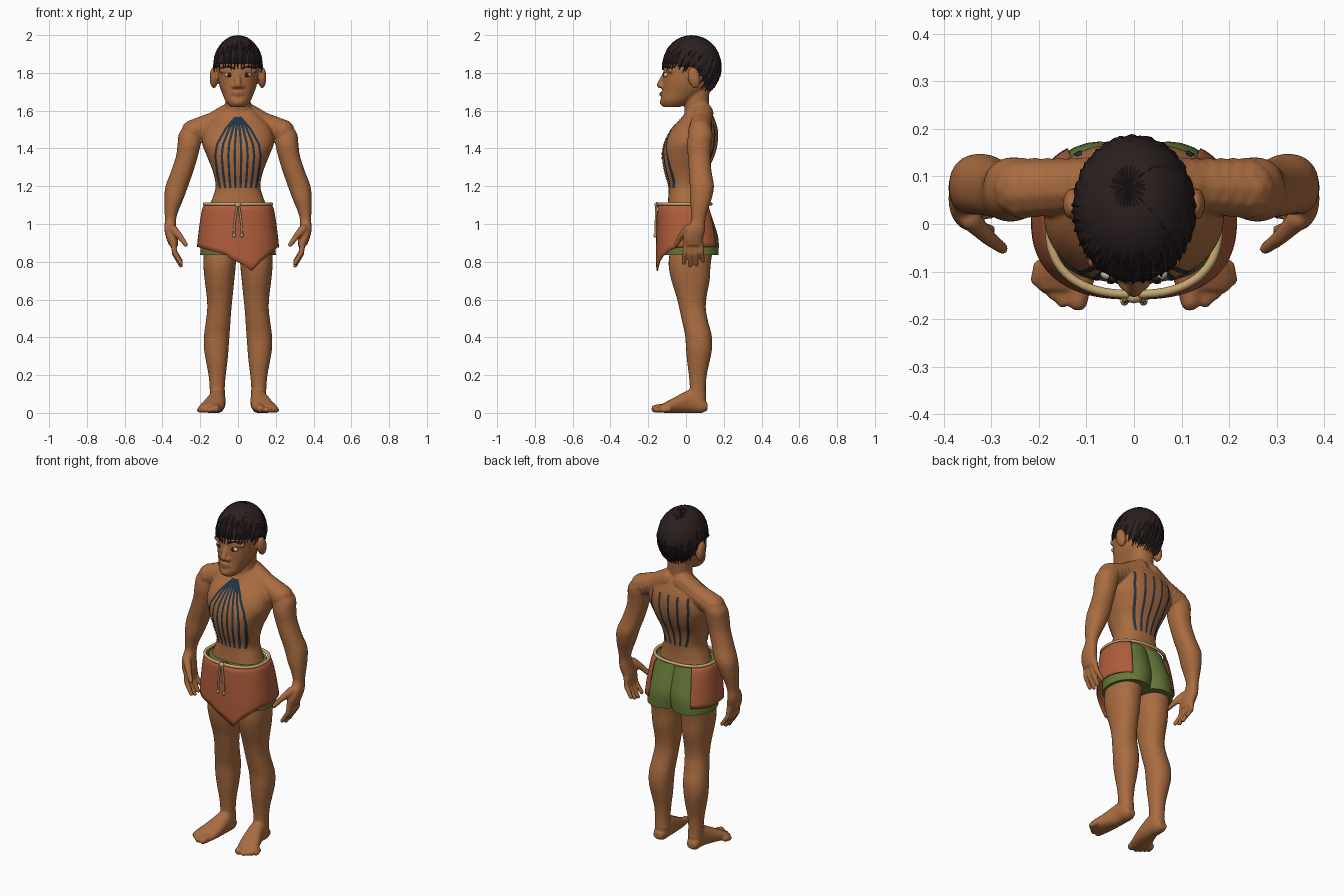
import bpy, bmesh, math, random
from mathutils import Vector, Matrix
from mathutils.bvhtree import BVHTree

random.seed(4)
if "Cube" in bpy.data.objects:
    bpy.data.objects.remove(bpy.data.objects["Cube"])


def material(name, r, g, b):
    m = bpy.data.materials.new(name)
    m.use_nodes = True
    m.diffuse_color = (r, g, b, 1)
    bsdf = next(n for n in m.node_tree.nodes if n.type == 'BSDF_PRINCIPLED')
    bsdf.inputs["Base Color"].default_value = (r, g, b, 1)
    bsdf.inputs["Roughness"].default_value = 0.8
    return m


SKIN = material("brown skin", .40, .15, .052)
RED = material("red body paint", .38, .035, .017)
NAVY = material("dark blue body paint", .016, .034, .055)
HAIR = material("black brown hair", .024, .014, .014)
ORANGE = material("orange cloth", .43, .11, .045)
GREEN = material("green cloth", .13, .19, .038)
ROPE = material("tan rope", .56, .38, .17)
WHITE = material("eye white", .6, .55, .48)
IRIS = material("dark iris", .03, .015, .01)
LIP = material("lip brown", .30, .10, .045)


def finish(name, bm, mats, angle=None, solid=0):
    bmesh.ops.recalc_face_normals(bm, faces=bm.faces[:])
    me = bpy.data.meshes.new(name)
    bm.to_mesh(me)
    me.shade_smooth()
    if angle:
        me.set_sharp_from_angle(angle=math.radians(angle))
    for m in mats:
        me.materials.append(m)
    ob = bpy.data.objects.new(name, me)
    bpy.context.collection.objects.link(ob)
    if solid:
        mod = ob.modifiers.new("thickness", 'SOLIDIFY')
        mod.thickness = solid
        mod.offset = 0
    return ob


def interp(table, x):
    for (a, u), (b, v) in zip(table, table[1:]):
        if x <= b:
            return u + (v - u) * max(0, x - a) / (b - a)
    return table[-1][1]


def oval(a, x0, x1, y0, y1, p):
    c, s = math.cos(a), math.sin(a)
    power = lambda v: math.copysign(abs(v) ** (2 / p), v)
    return (x0 + x1 + (x1 - x0) * power(c)) / 2, (y0 + y1 + (y1 - y0) * power(s)) / 2


def dense(rows, n=4):
    out = []
    for i in range(len(rows) - 1):
        q = [rows[min(max(i + k, 0), len(rows) - 1)] for k in (-1, 0, 1, 2)]
        for k in range(n):
            u = k / n
            out.append([.5 * (2 * b + (c - a) * u + (2 * a - 5 * b + 4 * c - d) * u * u
                              + (3 * b - a - 3 * c + d) * u ** 3) for a, b, c, d in zip(*q)])
    return out + [rows[-1]]


def loft(bm, rows, side=1, axis='z', p=2.2, n=32):
    """Skin oval slices, each given as position and its extents on the other two axes."""
    rings = []
    for t, *box in dense(rows):
        pts = [oval(math.tau * k / n, *box, p) for k in range(n)]
        rings.append([bm.verts.new((side * a, b, t) if axis == 'z' else (side * a, t, b)) for a, b in pts])
    for r, s in zip(rings, rings[1:]):
        for k in range(n):
            bm.faces.new((r[k - 1], r[k], s[k], s[k - 1]))
    bm.faces.new(rings[0])
    bm.faces.new(rings[-1])


def blob(bm, loc, scale, side=1, tilt=0):
    x, y, z = loc
    m = Matrix.Translation((side * x, y, z)) @ Matrix.Rotation(tilt, 4, 'X') @ Matrix.Diagonal((*scale, 1))
    bmesh.ops.create_icosphere(bm, subdivisions=2, radius=1, matrix=m)


def beads(bm, side, *points):
    """A tapered rounded limb through points of x, y, z, radius."""
    for p, q in zip(points, points[1:]):
        p, q = Vector(p), Vector(q)
        n = max(2, int((q - p).length / (.4 * min(p[3], q[3]))))
        for k in range(n + 1):
            c = p.lerp(q, k / n)
            blob(bm, c[:3], [c[3]] * 3, side)


# Body: rough limbs fused into one smooth skin
TORSO = [(.88, .10, -.06, .11), (.97, .16, -.09, .13), (1.06, .16, -.10, .11), (1.13, .138, -.095, .10),
         (1.20, .118, -.093, .10), (1.28, .134, -.116, .115), (1.36, .165, -.127, .15),
         (1.43, .19, -.115, .168), (1.50, .18, -.078, .168), (1.56, .135, -.025, .15), (1.61, .08, .005, .125)]
HEAD = [(1.62, .04, -.122, -.03), (1.65, .066, -.134, .03), (1.69, .083, -.128, .09), (1.73, .098, -.124, .13),
        (1.78, .106, -.122, .155), (1.84, .109, -.115, .16), (1.90, .1, -.09, .15), (1.95, .07, -.05, .11)]
ARM = [(1.53, .20, .275, .04, .12), (1.48, .19, .312, .015, .14), (1.42, .198, .32, .005, .135),
       (1.36, .212, .328, .01, .13), (1.28, .236, .354, .015, .135), (1.20, .264, .384, .02, .148),
       (1.13, .29, .39, .02, .135), (1.07, .315, .389, .027, .115), (1.02, .328, .387, .028, .102),
       (.97, .325, .39, .0, .10), (.92, .317, .378, -.014, .09), (.885, .317, .364, -.008, .082)]
LEG = [(.93, .01, .165, -.07, .135), (.86, .008, .182, -.085, .14), (.78, .012, .183, -.092, .13),
       (.70, .02, .176, -.077, .125), (.62, .028, .166, -.052, .11), (.55, .035, .163, -.035, .105),
       (.48, .04, .171, -.02, .118), (.41, .045, .18, -.005, .136), (.34, .05, .18, .0, .138),
       (.27, .056, .169, .006, .125), (.20, .065, .156, .015, .11), (.13, .07, .15, .02, .105),
       (.07, .066, .15, .015, .108)]
FOOT = [(.114, .085, .138, .015, .05), (.085, .072, .148, .0, .09), (.04, .066, .153, .0, .125),
        (.0, .066, .163, .0, .115), (-.06, .07, .187, .0, .083), (-.11, .08, .208, .0, .056), (-.14, .09, .2, .004, .04)]

bm = bmesh.new()
loft(bm, [(z, -w, w, f, b) for z, w, f, b in TORSO], p=2.4)
loft(bm, [(z, -w, w, f, b) for z, w, f, b in HEAD])
loft(bm, [(1.5, -.08, .08, .0, .14), (1.6, -.068, .068, -.008, .122), (1.72, -.068, .068, -.005, .125)])
beads(bm, 1, (0, -.115, 1.79, .012), (0, -.137, 1.737, .019))
blob(bm, (0, -.12, 1.645), (.032, .02, .022))
for s in (1, -1):
    loft(bm, ARM, s)
    loft(bm, LEG, s)
    loft(bm, FOOT, s, 'y')
    # Shoulder slope, brow, nostril, lips and ear
    beads(bm, s, (.04, .085, 1.585, .062), (.13, .08, 1.535, .06), (.235, .075, 1.49, .066))
    beads(bm, s, (.02, -.107, 1.815, .014), (.085, -.08, 1.812, .014))
    blob(bm, (.02, -.125, 1.729), (.015, .016, .012), s)
    beads(bm, s, (0, -.128, 1.688, .013), (.034, -.115, 1.686, .009))
    blob(bm, (.128, .042, 1.775), (.023, .034, .06), s, .2)
    # Fingers and thumb
    for k in range(4):
        y, drop = .001 + .025 * k, (.008, -.006, 0, .018)[k]
        tip = y + (k - 1.5) * .009
        beads(bm, s, (.342, y, .905, .017), (.336, (y + tip) / 2, .845 + drop / 2, .0145), (.302, tip, .785 + drop, .012))
    beads(bm, s, (.345, .01, .975, .024), (.305, -.03, .93, .017), (.276, -.052, .89, .013))
    # Toes
    beads(bm, s, (.113, -.115, .026, .026), (.118, -.162, .022, .022))
    for k in range(4):
        beads(bm, s, (.142 + .018 * k, -.115 + .008 * k, .02, .018), (.15 + .018 * k, -.163 + .015 * k, .015, .0145))
body = finish("body", bm, [])
fuse = body.modifiers.new("fuse", 'REMESH')
fuse.mode, fuse.voxel_size = 'VOXEL', .006
relax = body.modifiers.new("relax", 'SMOOTH')
relax.factor, relax.iterations = .5, 5
bpy.context.view_layer.update()
skin = bpy.data.meshes.new_from_object(body.evaluated_get(bpy.context.evaluated_depsgraph_get()))
body.modifiers.clear()
body.data = skin
skin.name = "body"

# Painted bands: low, high, material slot, and where they apply
BANDS = [(.3, .38, 1, lambda c: True), (1.39, 1.43, 1, lambda c: abs(c.x) > .195),
         (1.738, 1.768, 1, lambda c: c.y < -.02)]
BANDS += [(z, z + .02, 2, lambda c: abs(c.x) > .28) for z in (1.02, 1.058, 1.096)]
bm = bmesh.new()
bm.from_mesh(skin)
for low, high, slot, where in BANDS:
    for z in (low, high):
        bmesh.ops.bisect_plane(bm, geom=bm.verts[:] + bm.edges[:] + bm.faces[:], plane_co=(0, 0, z), plane_no=(0, 0, 1))
for f in bm.faces:
    c = f.calc_center_median()
    f.material_index = next((slot for lo, hi, slot, where in BANDS if lo < c.z < hi and where(c)), 0)
bm.to_mesh(skin)
skin.materials.clear()
for m in (SKIN, RED, NAVY):
    skin.materials.append(m)
skin.shade_smooth()
surface = BVHTree.FromBMesh(bm)


def ribbon(bm, path, width, face=-1):
    """A thin strip of x, z points laid on the front (-1) or back (1) of the body."""
    rows = []
    for i, (x, z) in enumerate(path):
        (xa, za), (xb, zb) = path[max(i - 1, 0)], path[min(i + 1, len(path) - 1)]
        n = Vector((za - zb, xb - xa)).normalized() * width / 2
        row = []
        for k in (-1, 0, 1):
            px, pz = x + k * n.x, z + k * n.y
            hit, normal, *_ = surface.ray_cast(Vector((px, face, pz)), Vector((0, -face, 0)))
            row.append(bm.verts.new(hit + normal * .003 if hit else (px, 0, pz)))
        rows.append(row)
    for a, b in zip(rows, rows[1:]):
        for k in (0, 1):
            bm.faces.new((a[k], a[k + 1], b[k + 1], b[k]))


# Chest and back stripes
bm = bmesh.new()
CHEST = [(0, .1), (.17, .55), (.38, .92), (.55, 1), (.8, .9), (1, .78)]
BACK = [(0, .95), (.25, 1), (.6, .8), (1, .52)]
steps = [k / 24 for k in range(25)]
for k in range(8):
    ribbon(bm, [((k - 3.5) * .034 * interp(CHEST, t), 1.565 - .375 * t) for t in steps], .012)
for k in range(5):
    ribbon(bm, [((k - 2) * .06 * interp(BACK, t), 1.525 - .325 * t) for t in steps], .013, 1)
finish("body_stripes", bm, [NAVY])

# Eyebrows, lips and eyes
bm = bmesh.new()
for s in (1, -1):
    ribbon(bm, [(s * (.018 + .068 * t), 1.822 + .01 * math.sin(math.pi * t)) for t in steps], .012)
finish("eyebrows", bm, [HAIR])
bm = bmesh.new()
ribbon(bm, [(.036 * (2 * t - 1), 1.688) for t in steps], .018)
finish("lips", bm, [LIP])
for s, name in ((1, "left"), (-1, "right")):
    bm = bmesh.new()
    blob(bm, (.048, -.105, 1.789), (.024, .014, .013), s)
    finish(name + "_eye", bm, [WHITE])
    bm = bmesh.new()
    blob(bm, (.047, -.113, 1.789), (.012, .009, .012), s)
    finish(name + "_iris", bm, [IRIS])

# Hair: a cap under overlapping pointed locks swept from the crown
HAIRLINE = [(0, 1.83), (.8, 1.822), (1.3, 1.81), (1.75, 1.79), (2.1, 1.72), (3.2, 1.70)]
MIDDLE, RADII = Vector((0, .03, 1.83)), Vector((.13, .155, .165))
place = lambda d: MIDDLE + d * RADII
bm = bmesh.new()
bmesh.ops.create_uvsphere(bm, u_segments=48, v_segments=32, radius=.985)
for v in bm.verts:
    v.co = place(v.co)
low = [v for v in bm.verts if v.co.z < .012 + interp(HAIRLINE, math.atan2(abs(v.co.x), .03 - v.co.y))]
bmesh.ops.delete(bm, geom=low, context='VERTS')
crown = Vector((-.1, .3, .95)).normalized()
for count, reach, wide, lift in ((46, 1, .11, 1.0), (26, .72, .15, 1.012)):
    for i in range(count):
        a = math.tau * (i + random.uniform(-.3, .3)) / count
        h = (interp(HAIRLINE, abs((a + math.pi) % math.tau - math.pi)) + random.uniform(-.016, .008) - MIDDLE.z) / RADII.z
        r = math.sqrt(1 - h * h)
        end = Vector((math.sin(a) * r, -math.cos(a) * r, h))
        across = crown.cross(end).normalized()
        rows = []
        for k in range(9):
            t = k / 8
            d = crown.slerp(end, t * reach)
            d = (d + across * .12 * math.sin(math.pi * t)).normalized()
            w = wide * min(1, .15 + 2.5 * t) * min(1, 2.6 * (1 - t) + .04)
            rows.append([bm.verts.new(place(d * (lift + (.018 if q == 0 else -.02)) + across * w * q)) for q in (-1, 0, 1)])
        for p, q in zip(rows, rows[1:]):
            for k in (0, 1):
                bm.faces.new((p[k], p[k + 1], q[k + 1], q[k]))
finish("hair", bm, [HAIR], 40)

# Green shorts: two overlapping halves leave a seam down the middle
bm = bmesh.new()
for s in (1, -1):
    loft(bm, [(1.10, -.06, .165, -.12, .115), (1.0, -.06, .182, -.12, .15), (.92, -.06, .197, -.118, .172),
              (.835, -.04, .2, -.112, .172)], s, p=2)
finish("green_shorts", bm, [GREEN], 50)

# Orange wrap with a pointed front hem, open at the back
HEM = [(-.21, .88), (-.05, .84), (.055, .75), (.1, .80), (.2, .875)]
bm = bmesh.new()
rows = []
for i in range(81):
    a = (i / 40 - 1) * 2.52
    hem = interp(HEM, .21 * math.sin(a)) if abs(a) < math.pi / 2 else .878
    row = []
    for k in range(11):
        z = 1.102 + (hem - 1.102) * k / 10
        f = min(1, (1.102 - z) / .22) ** .6
        w = .177 + .037 * f
        x, y = oval(a - math.pi / 2, -w, w, -.146 - .01 * f, .13 + .053 * f, 2.5)
        row.append(bm.verts.new((x, y, z)))
    rows.append(row)
for p, q in zip(rows, rows[1:]):
    for k in range(10):
        bm.faces.new((p[k], p[k + 1], q[k + 1], q[k]))
finish("orange_wrap", bm, [ORANGE], 50, .006)


# Rope belt with a knot and two tails
def rope(name, points, radius, closed=False):
    cu = bpy.data.curves.new(name, 'CURVE')
    cu.dimensions, cu.bevel_depth, cu.bevel_resolution, cu.use_fill_caps = '3D', radius, 3, True
    sp = cu.splines.new('POLY')
    sp.points.add(len(points) - 1)
    for p, co in zip(sp.points, points):
        p.co = (*co, 1)
    sp.use_cyclic_u = closed
    cu.materials.append(ROPE)
    bpy.context.collection.objects.link(bpy.data.objects.new(name, cu))


rope("rope_belt", [(*oval(math.tau * k / 64, -.178, .178, -.148, .132, 2.4), 1.106) for k in range(64)], .009, True)
bm = bmesh.new()
blob(bm, (0, -.155, 1.102), (.017, .012, .015))
for s, name in ((1, "left"), (-1, "right")):
    rope(name + "_rope_tail", [(s * (.004 + .016 * math.sin(1.7 * t)), -.158 - .004 * t, 1.1 - .165 * t) for t in steps], .0055)
    blob(bm, (.02, -.163, .94), (.009, .009, .012), s)
finish("rope_knots", bm, [ROPE])
